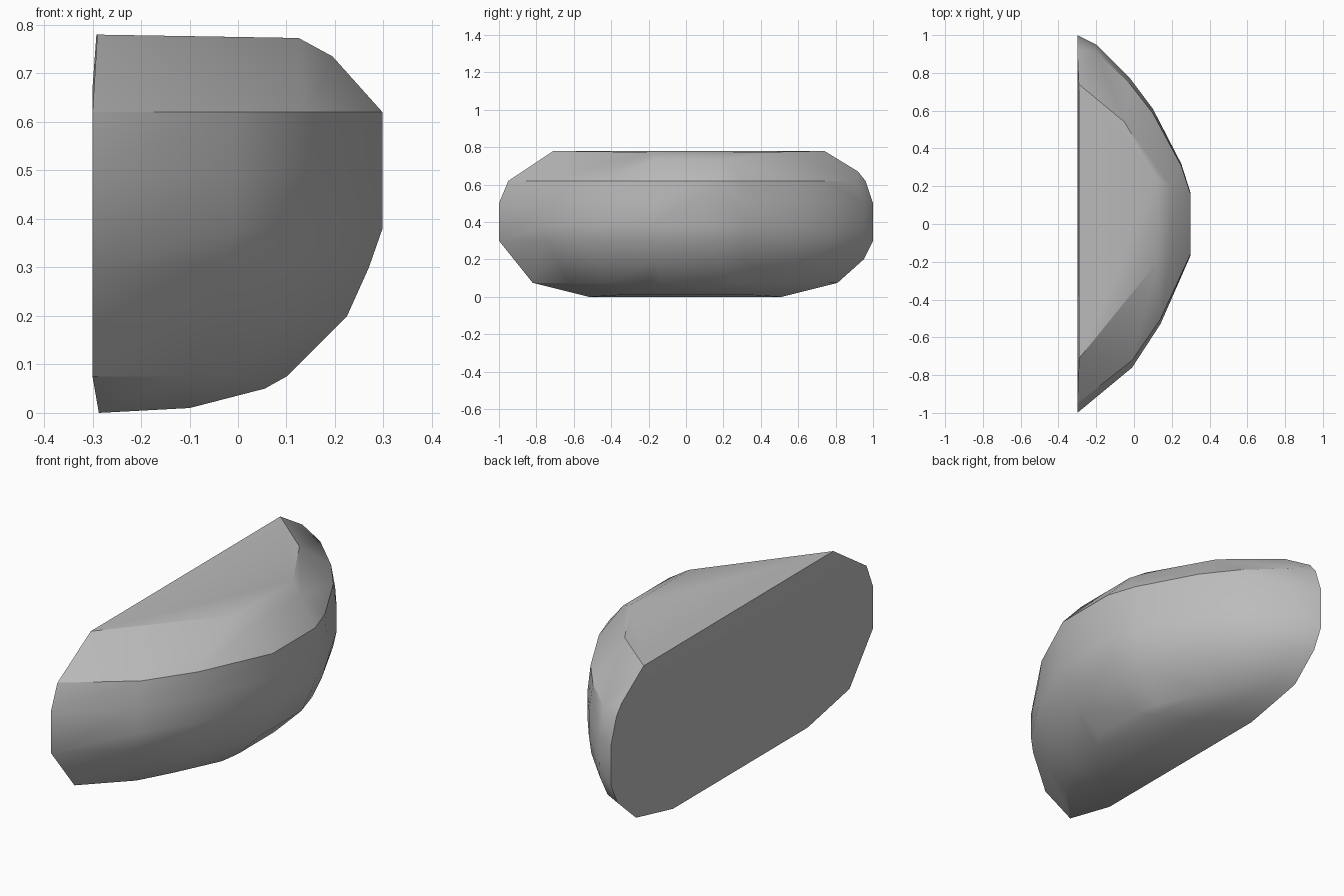
import bpy
import bmesh
import math

cube = bpy.data.objects.get("Cube")
if cube:
    bpy.data.objects.remove(cube, do_unlink=True)

stone = bpy.data.materials.new("stone grey")
stone.use_nodes = True
grey = (0.5, 0.5, 0.5, 1)
stone.diffuse_color = grey
stone.node_tree.nodes["Principled BSDF"].inputs["Base Color"].default_value = grey

BACK = -0.3
# Widest outline, used for the vertical band of the rounded side
belt = [(BACK, 1), (-0.2, 0.95), (-0.02, 0.77), (0.1, 0.61), (0.25, 0.32),
        (0.298, 0.17), (0.298, -0.17), (0.14, -0.53), (-0.01, -0.76), (BACK, -1)]


def ring(z, reach, left, right):
    """Belt outline fitted to a smaller reach and two end positions."""
    fit = (reach - BACK) / 0.598
    return [(BACK + (x - BACK) * fit, y * (left if y > 0 else right), z)
            for x, y in belt]


# Half-boulder: stacked outlines wrapped in a convex skin
points = []
for z, reach, left, right in [(0.62, 0.298, 0.96, 0.95), (0.5, 0.298, 1, 1),
                              (0.38, 0.298, 1, 1), (0.3, 0.27, 1, 1),
                              (0.2, 0.225, 0.95, 0.91), (0.075, 0.1, 0.81, 0.82)]:
    points += ring(z, reach, left, right)

# Flat top, its bevelled shoulder, and the shallow base
points += [(-0.292, 0.74, 0.78), (-0.05, 0.54, 0.776), (0.125, 0.24, 0.773),
           (0.125, -0.2, 0.773), (-0.29, -0.71, 0.78),
           (BACK, 0.92, 0.67), (0.195, 0.2, 0.735), (0.195, -0.15, 0.735),
           (0.055, 0.2, 0.05), (0.055, -0.2, 0.05),
           (-0.1, 0.35, 0.01), (-0.1, -0.35, 0.01),
           (-0.287, 0.51, 0), (-0.287, -0.52, 0)]

bm = bmesh.new()
for p in points:
    bm.verts.new(p)
hull = bmesh.ops.convex_hull(bm, input=bm.verts[:])
loose = [v for v in bm.verts if not v.link_faces]
bmesh.ops.delete(bm, geom=loose, context='VERTS')
bmesh.ops.dissolve_limit(bm, angle_limit=math.radians(1),
                         verts=bm.verts[:], edges=bm.edges[:])
bmesh.ops.recalc_face_normals(bm, faces=bm.faces[:])
mesh = bpy.data.meshes.new("half_boulder")
bm.to_mesh(mesh)
bm.free()
mesh.materials.append(stone)
boulder = bpy.data.objects.new("half_boulder", mesh)
bpy.context.collection.objects.link(boulder)

# Soft rounded side with crisp rims
bpy.ops.object.select_all(action='DESELECT')
boulder.select_set(True)
bpy.context.view_layer.objects.active = boulder
bpy.ops.object.shade_smooth_by_angle(angle=math.radians(30))
